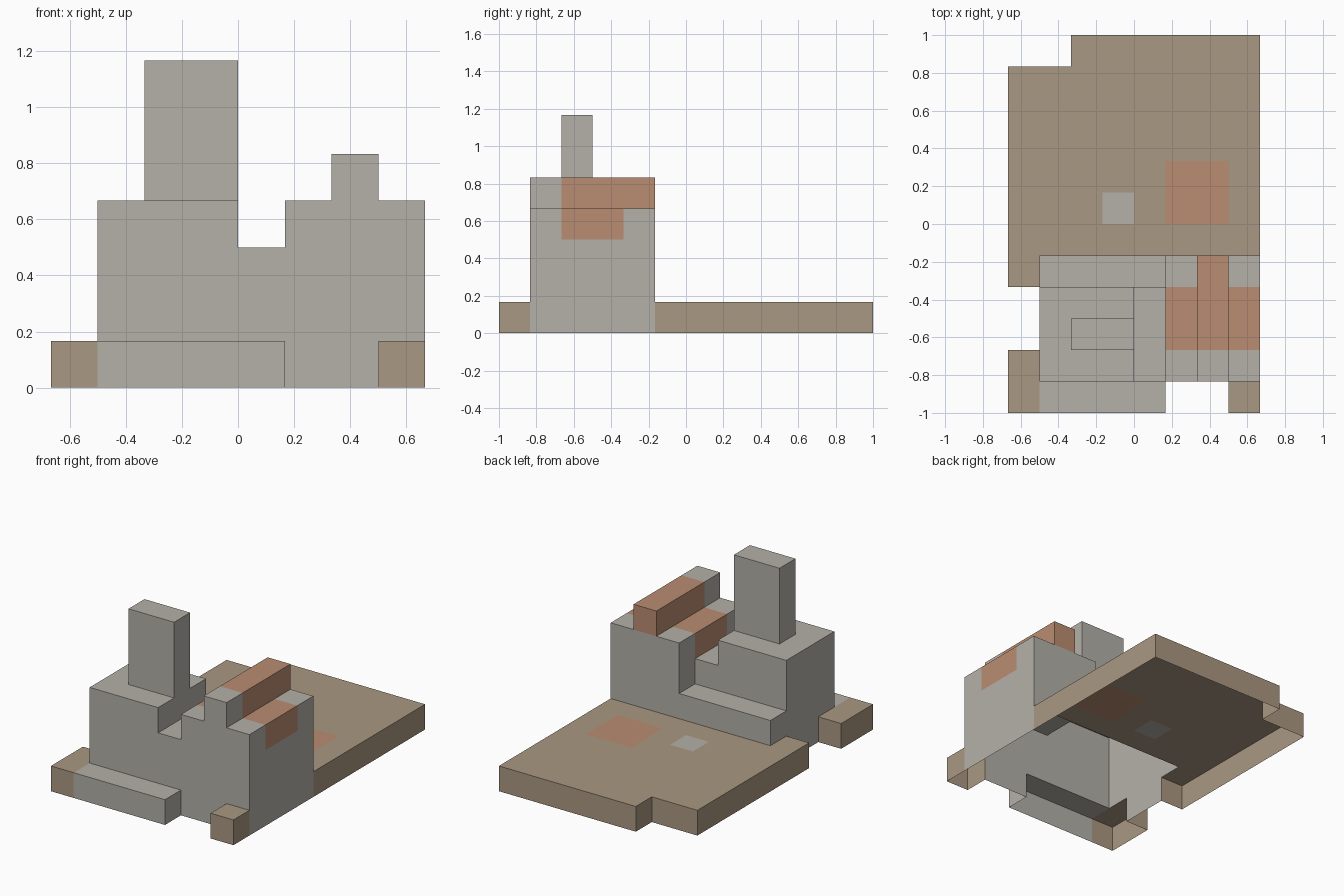
import bpy, bmesh
from mathutils import Vector

if "Cube" in bpy.data.objects:
    bpy.data.objects.remove(bpy.data.objects["Cube"])

U = 1 / 6                      # block size
OX, OY = -4, -6                # grid origin in blocks


def material(name, rgb):
    m = bpy.data.materials.new(name)
    m.diffuse_color = (*rgb, 1)
    m.use_nodes = True
    m.node_tree.nodes["Principled BSDF"].inputs["Base Color"].default_value = m.diffuse_color
    return m


STONE = material("stone grey", (0.456, 0.440, 0.397))
EARTH = material("earth brown", (0.402, 0.314, 0.223))
CLAY = material("clay orange", (0.491, 0.266, 0.168))

# Part: material and block boxes (x0, x1, y0, y1, z0, z1); later parts replace earlier cells
PARTS = {
    "ground_slab": (EARTH, [(0, 8, 4, 11, 0, 1), (2, 8, 11, 12, 0, 1)]),
    "front_left_ground": (EARTH, [(0, 1, 0, 2, 0, 1)]),
    "front_right_ground": (EARTH, [(7, 8, 0, 1, 0, 1)]),
    "front_step": (STONE, [(1, 5, 0, 1, 0, 1)]),
    "back_ledge": (STONE, [(1, 5, 4, 5, 0, 2)]),
    "main_block": (STONE, [(1, 4, 1, 4, 0, 4), (4, 5, 1, 4, 0, 3)]),
    "chimney": (STONE, [(2, 4, 2, 3, 4, 7)]),
    "side_house": (STONE, [(5, 8, 1, 5, 0, 4), (6, 7, 1, 2, 4, 5)]),
    "clay_roof": (CLAY, [(5, 8, 2, 4, 3, 4), (6, 7, 2, 5, 4, 5)]),
    "clay_floor_patch": (CLAY, [(5, 7, 6, 8, 0, 1)]),
    "stone_floor_patch": (STONE, [(3, 4, 6, 7, 0, 1)]),
}

cells = {}
for part, (_, boxes) in PARTS.items():
    for x0, x1, y0, y1, z0, z1 in boxes:
        for x in range(x0, x1):
            for y in range(y0, y1):
                for z in range(z0, z1):
                    cells[x, y, z] = part

# Outward directions; the underside stays open
DIRS = [Vector(d) for d in ((1, 0, 0), (-1, 0, 0), (0, 1, 0), (0, -1, 0), (0, 0, 1))]


def build_shell(part, mat):
    """Make the exposed faces of one part, leaving out joints between parts."""
    bm = bmesh.new()
    for cell, owner in cells.items():
        if owner != part:
            continue
        c = Vector(cell)
        for d in DIRS:
            if tuple(int(v) for v in c + d) in cells:
                continue
            a = Vector((d.y, d.z, d.x))
            b = d.cross(a)
            mid = c + Vector((0.5 + OX, 0.5 + OY, 0.5)) + d / 2
            corners = [mid + (a * s + b * t) / 2
                       for s, t in ((-1, -1), (1, -1), (1, 1), (-1, 1))]
            bm.faces.new([bm.verts.new(p * U) for p in corners])
    bmesh.ops.remove_doubles(bm, verts=bm.verts, dist=0.001)
    me = bpy.data.meshes.new(part)
    bm.to_mesh(me)
    bm.free()
    me.materials.append(mat)
    bpy.context.collection.objects.link(bpy.data.objects.new(part, me))


for part, (mat, _) in PARTS.items():
    build_shell(part, mat)
